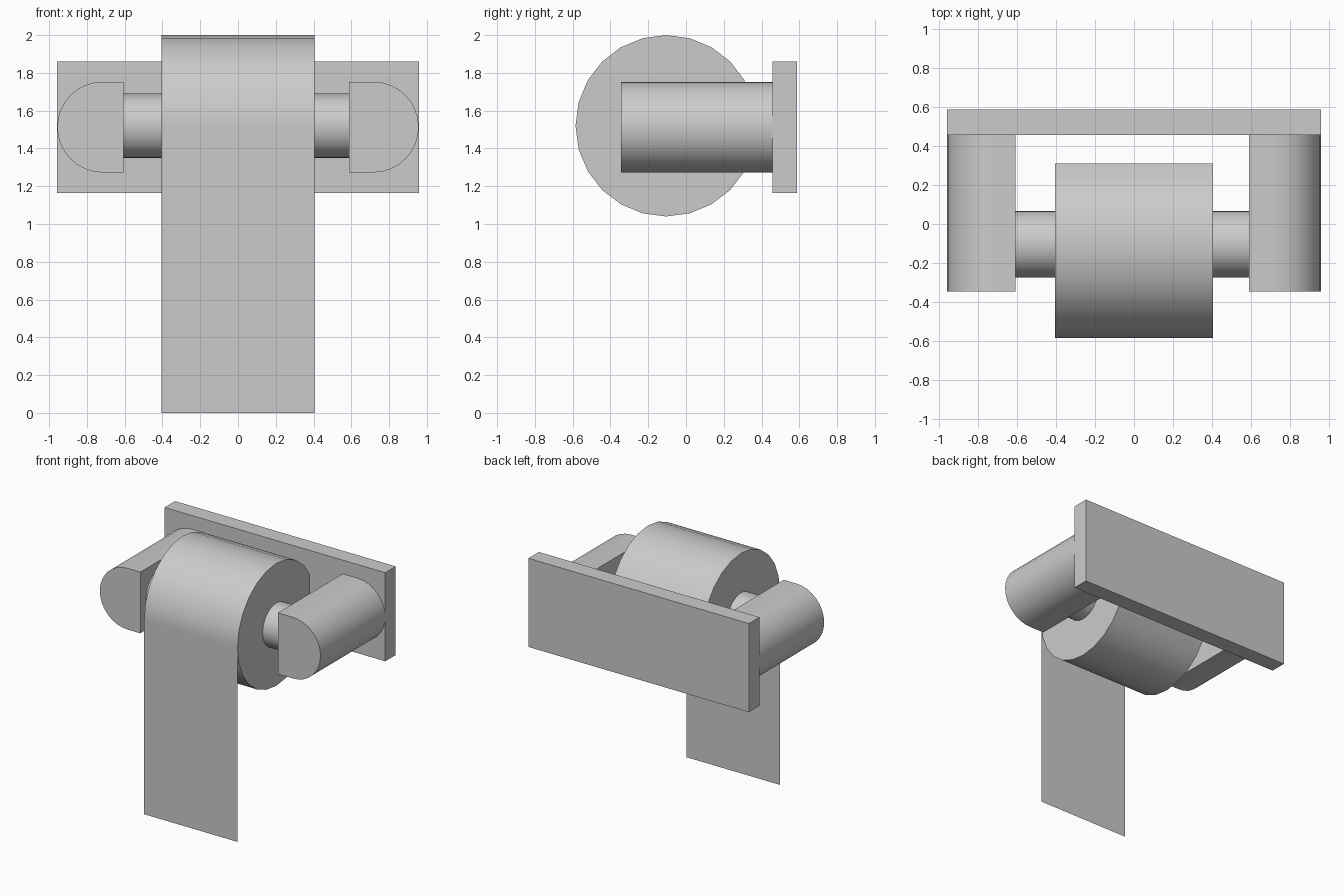
import bpy
import bmesh
from math import cos, sin, radians, pi
from mathutils import Vector

cube = bpy.data.objects.get("Cube")
if cube:
    bpy.data.objects.remove(cube, do_unlink=True)

grey = bpy.data.materials.new("light_grey")
grey.use_nodes = True
grey.diffuse_color = (0.6, 0.6, 0.6, 1)
grey.node_tree.nodes["Principled BSDF"].inputs["Base Color"].default_value = (0.6, 0.6, 0.6, 1)


def arc(cu, cv, r, start, end, steps):
    """Points along a circular arc, angles in degrees, both ends included."""
    angles = [radians(start + (end - start) * i / steps) for i in range(steps + 1)]
    return [(cu + r * cos(a), cv + r * sin(a)) for a in angles]


def finish(name, bm, smooth=False):
    bmesh.ops.recalc_face_normals(bm, faces=bm.faces)
    mesh = bpy.data.meshes.new(name)
    bm.to_mesh(mesh)
    bm.free()
    mesh.materials.append(grey)
    obj = bpy.data.objects.new(name, mesh)
    bpy.context.collection.objects.link(obj)
    if smooth:
        bpy.ops.object.select_all(action='DESELECT')
        obj.select_set(True)
        bpy.context.view_layer.objects.active = obj
        bpy.ops.object.shade_smooth_by_angle(angle=radians(31))
    return obj


def prism(name, profile, axis, start, end, smooth=True):
    """Extrude a closed profile along x (profile in y, z) or y (profile in x, z)."""
    bm = bmesh.new()
    if axis == 'x':
        points, move = [(start, u, v) for u, v in profile], Vector((end - start, 0, 0))
    else:
        points, move = [(u, start, v) for u, v in profile], Vector((0, end - start, 0))
    face = bm.faces.new([bm.verts.new(p) for p in points])
    ext = bmesh.ops.extrude_face_region(bm, geom=[face], use_keep_orig=True)
    bmesh.ops.translate(bm, vec=move,
                        verts=[g for g in ext["geom"] if isinstance(g, bmesh.types.BMVert)])
    return finish(name, bm, smooth)


ROLL_Y, ROLL_Z, ROLL_R, ROLL_HALF = -0.105, 1.52, 0.48, 0.405

# Wall plate
plate = [(-0.957, 1.165), (0.957, 1.165), (0.957, 1.86), (-0.957, 1.86)]
prism("wall_plate", plate, 'y', 0.457, 0.587, smooth=False)

# Arms: flat inner side, half-round outer side
for side, inner, name in ((1, 0.588, "left_arm"), (-1, 0.606, "right_arm")):
    outline = [(inner, 1.273)] + arc(0.717, 1.513, 0.24, -90, 90, 16) + [(inner, 1.753)]
    prism(name, [(side * u, v) for u, v in outline], 'y', -0.345, 0.457)

# Spindle between the arms
prism("spindle", arc(-0.103, ROLL_Z, 0.17, 0, 348.75, 31), 'x', -0.606, 0.588)

# Paper roll, flat at the back
prism("paper_roll", arc(ROLL_Y, ROLL_Z, ROLL_R, 30, 330, 20), 'x', -ROLL_HALF, ROLL_HALF)

# Hanging sheet: a single face off the front of the roll
bm = bmesh.new()
front = ROLL_Y - ROLL_R
corners = [(-ROLL_HALF, 0), (ROLL_HALF, 0), (ROLL_HALF, ROLL_Z), (-ROLL_HALF, ROLL_Z)]
sheet = bm.faces.new([bm.verts.new((x, front, z)) for x, z in corners])
finish("hanging_sheet", bm)
